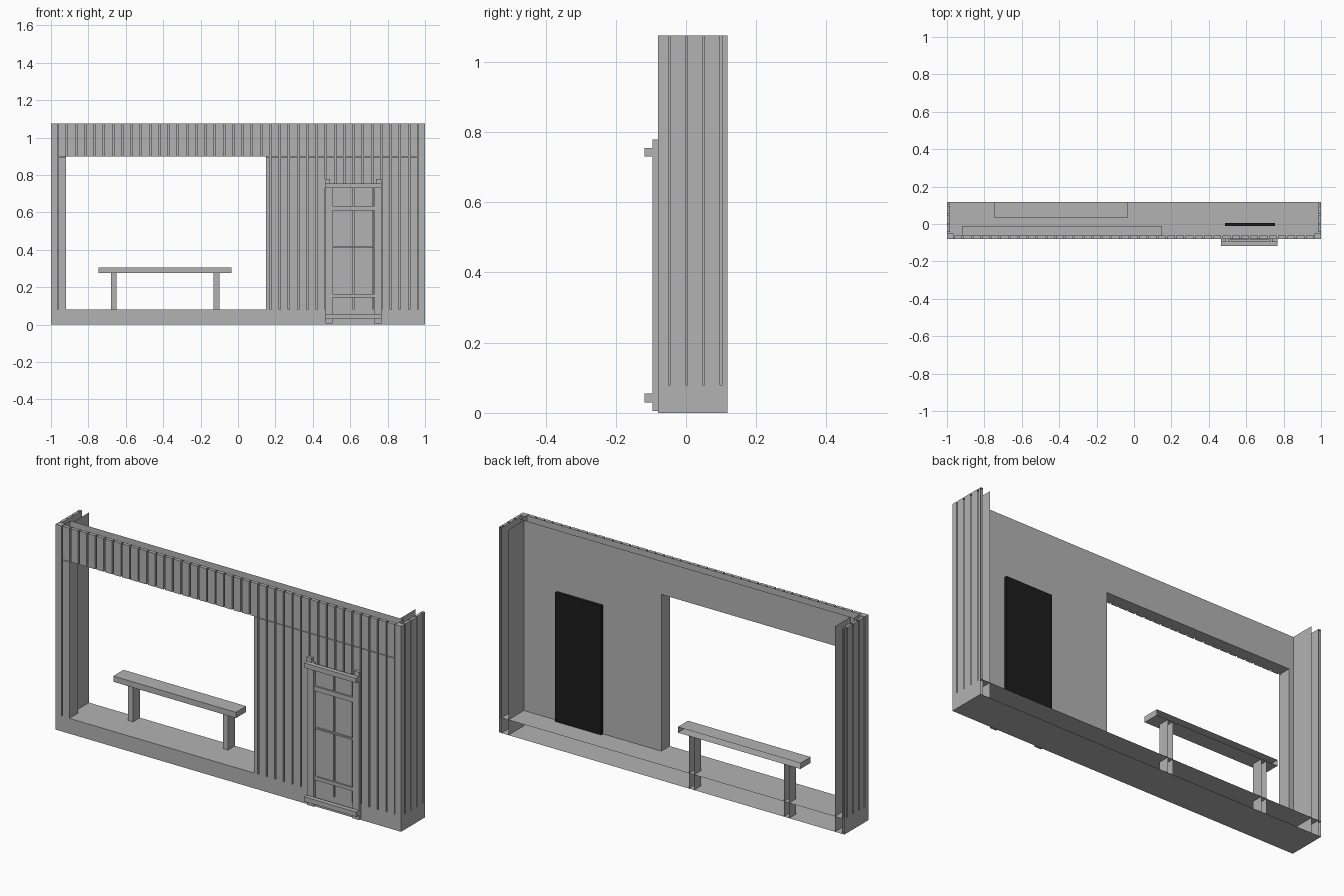
import bpy
import bmesh

if "Cube" in bpy.data.objects:
    bpy.data.objects.remove(bpy.data.objects["Cube"])


def material(name, colour):
    m = bpy.data.materials.new(name)
    m.diffuse_color = (*colour, 1)
    m.use_nodes = True
    m.node_tree.nodes["Principled BSDF"].inputs["Base Color"].default_value = m.diffuse_color
    return m


GREY = material("wall grey", (0.45, 0.45, 0.45))
BLACK = material("panel black", (0.012, 0.012, 0.012))
TOP, FLOOR, BACK = 1.075, 0.08, 0.118
FRONT, HEAD = -0.08, 0.90
OPEN_L, OPEN_R = -0.92, 0.15


def finish(name, bm, mat=GREY):
    mesh = bpy.data.meshes.new(name)
    bm.to_mesh(mesh)
    bm.free()
    mesh.materials.append(mat)
    ob = bpy.data.objects.new(name, mesh)
    bpy.context.collection.objects.link(ob)
    return ob


def add_box(bm, x, y, z, open_back=False):
    """Add a box given its x, y and z ranges, optionally without its back face."""
    made = bmesh.ops.create_cube(bm, size=1)["verts"]
    for v in made:
        v.co = [r[0] if c < 0 else r[1] for c, r in zip(v.co, (x, y, z))]
    if open_back:
        faces = {f for v in made for f in v.link_faces}
        back = [f for f in faces if all(abs(v.co.y - y[1]) < 1e-5 for v in f.verts)]
        bmesh.ops.delete(bm, geom=back, context="FACES_ONLY")


def boxes(name, items, mat=GREY, open_back=False):
    bm = bmesh.new()
    for x, y, z in items:
        add_box(bm, x, y, z, open_back)
    return finish(name, bm, mat)


def sheet(name, x, y, z):
    """Upright sheet at a fixed x."""
    bm = bmesh.new()
    bm.faces.new([bm.verts.new(c) for c in
                  ((x, y[0], z[0]), (x, y[1], z[0]), (x, y[1], z[1]), (x, y[0], z[1]))])
    return finish(name, bm)


# Hollow base, open at the back
boxes("base", [((-1, 1), (FRONT, BACK), (0, FLOOR))], open_back=True)

# Front wall core with the large opening, open along the top
bm = bmesh.new()
outline = [(-0.965, FLOOR), (OPEN_L, FLOOR), (OPEN_L, HEAD), (OPEN_R, HEAD),
           (OPEN_R, FLOOR), (0.965, FLOOR), (0.965, TOP), (-0.965, TOP)]
face = bm.faces.new([bm.verts.new((x, -0.062, z)) for x, z in outline])
new = bmesh.ops.extrude_face_region(bm, geom=[face])["geom"]
for v in new:
    if isinstance(v, bmesh.types.BMVert):
        v.co.y = -0.01
bmesh.ops.delete(bm, geom=[f for f in bm.faces if all(abs(v.co.z - TOP) < 1e-5 for v in f.verts)],
                 context="FACES_ONLY")
bmesh.ops.recalc_face_normals(bm, faces=bm.faces)
finish("front_wall_core", bm)

# Vertical cladding boards on the front
GAP, COUNT = 0.004, 39
step = 1.93 / COUNT
upper, lower = [], []
for k in range(COUNT):
    a, b = -0.965 + k * step + GAP, -0.965 + (k + 1) * step - GAP
    upper.append(((a, b), (FRONT, -0.062), (HEAD, TOP)))
    if k == 0:
        lower.append(((a, OPEN_L), (FRONT, -0.062), (FLOOR, HEAD - 0.003)))
    elif b > OPEN_R:
        lower.append(((max(a, OPEN_R), b), (FRONT, -0.062), (FLOOR, HEAD - 0.003)))
boxes("header_boards", upper)
boxes("lower_boards", lower)

# Side walls: corner post, cladding, backing and inner sheet
for s, side in ((-1, "left"), (1, "right")):
    def span(a, b):
        return tuple(sorted((s * a, s * b)))
    boxes(side + "_corner_post", [(span(0.965, 1), (FRONT, -0.05), (FLOOR, TOP))])
    cuts = [-0.047, 0.001, 0.05, 0.10, BACK + 0.003]
    boxes(side + "_side_boards",
          [(span(0.985, 1), (a + 0.003, b - 0.003), (FLOOR, TOP))
           for a, b in zip(cuts, cuts[1:])], open_back=True)
    sheet(side + "_side_backing", s * 0.985, (-0.06, BACK), (0, TOP))
    sheet(side + "_inner_lining", s * 0.945, (-0.01, BACK), (0, TOP))

# Bench, cut open at the back
boxes("bench_seat", [((-0.745, -0.035), (0.033, BACK), (0.275, 0.305))], open_back=True)
boxes("bench_legs", [((x, x + 0.03), (0.06, BACK), (0, 0.275)) for x in (-0.68, -0.13)],
      open_back=True)

# Dark panel on the inside
boxes("dark_panel", [((0.487, 0.753), (-0.012, 0.006), (FLOOR, 0.755))], BLACK)

# Hatch frame in front: uprights, cross rails, thin bars and pane plates
boxes("hatch_uprights", [((a, b), (-0.096, FRONT), (0.005, 0.755))
                         for a, b in ((0.467, 0.505), (0.73, 0.767))])
boxes("hatch_tabs", [((a, a + 0.028), (-0.096, FRONT), (0.755, 0.778))
                     for a in (0.465, 0.739)])
boxes("hatch_rails", [((0.465, 0.767), (-0.118, -0.094), z)
                      for z in ((0.03, 0.055), (0.73, 0.755))])
boxes("hatch_bars", [((0.505, 0.73), (-0.093, FRONT), z)
                     for z in ((0.145, 0.163), (0.412, 0.420), (0.61, 0.635))])
boxes("hatch_panes", [((a, b), (-0.084, -0.078), (FLOOR, 0.73))
                      for a, b in ((0.514, 0.613), (0.621, 0.720))])
